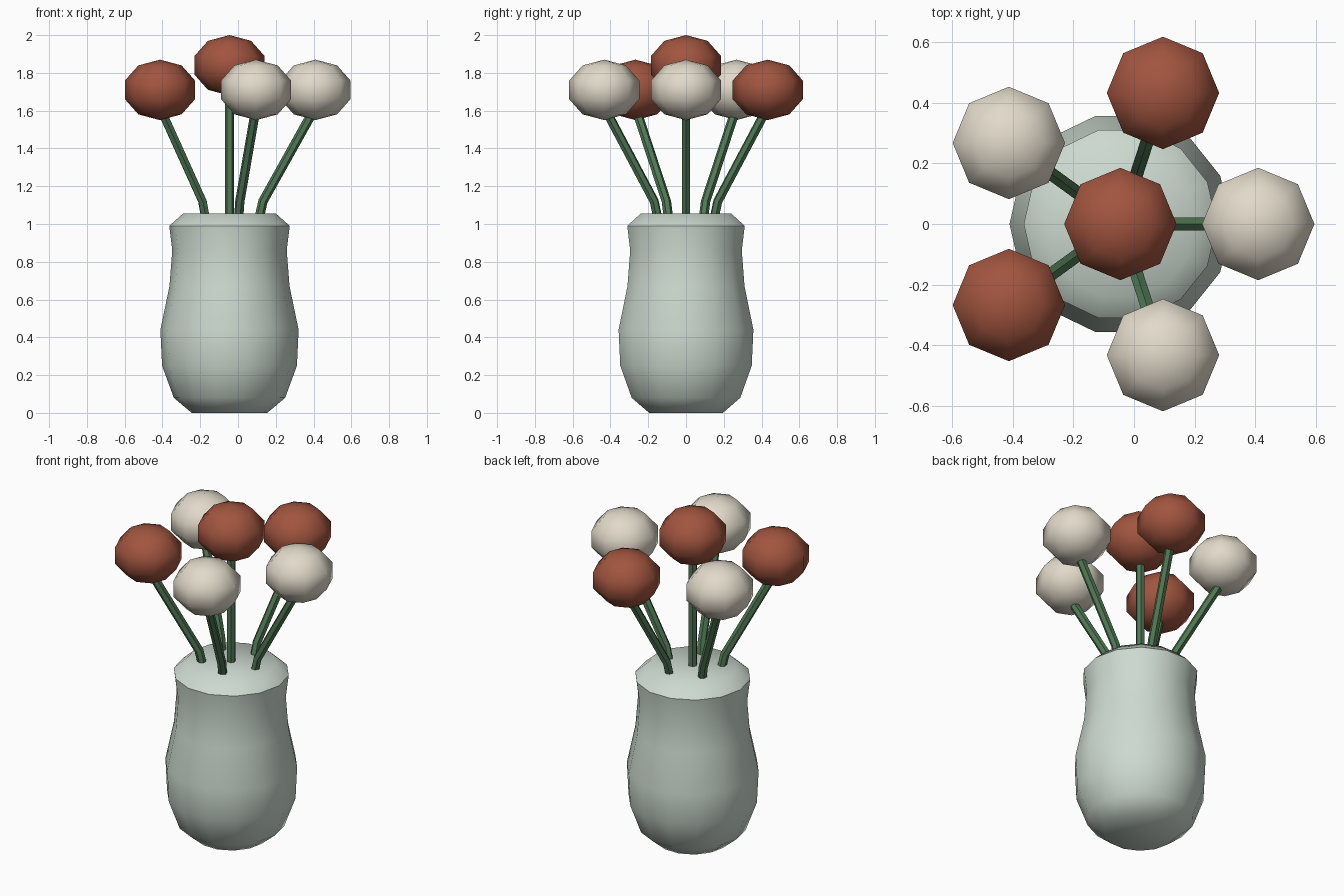
import bpy, bmesh, math
from mathutils import Vector, Matrix

if "Cube" in bpy.data.objects:
    bpy.data.objects.remove(bpy.data.objects["Cube"])

CX = -0.045  # axis of the vase


def material(name, rgb):
    m = bpy.data.materials.new(name)
    m.diffuse_color = (*rgb, 1)
    m.use_nodes = True
    m.node_tree.nodes["Principled BSDF"].inputs["Base Color"].default_value = m.diffuse_color
    return m


GLAZE = material("glaze", (0.61, 0.70, 0.63))
GREEN = material("stem_green", (0.08, 0.19, 0.09))
RUST = material("rust", (0.36, 0.09, 0.05))
CREAM = material("cream", (0.76, 0.70, 0.59))


def finish(bm, name, mat, angle):
    bmesh.ops.recalc_face_normals(bm, faces=bm.faces)
    me = bpy.data.meshes.new(name)
    bm.to_mesh(me)
    bm.free()
    me.materials.append(mat)
    ob = bpy.data.objects.new(name, me)
    bpy.context.collection.objects.link(ob)
    bpy.ops.object.select_all(action='DESELECT')
    ob.select_set(True)
    bpy.context.view_layer.objects.active = ob
    bpy.ops.object.shade_smooth_by_angle(angle=math.radians(angle))
    return ob


def skin(rings):
    """Closed solid through a list of equal-length point rings."""
    bm = bmesh.new()
    vs = [[bm.verts.new(p) for p in r] for r in rings]
    n = len(vs[0])
    for a, b in zip(vs, vs[1:]):
        for i in range(n):
            j = (i + 1) % n
            bm.faces.new((a[i], a[j], b[j], b[i]))
    bm.faces.new(vs[0])
    bm.faces.new(vs[-1])
    return bm


# vase: 14-sided turned body with a sloped, closed top
profile = [(0.20, 0), (0.295, 0.08), (0.357, 0.25), (0.366, 0.44),
           (0.318, 0.67), (0.303, 0.86), (0.319, 0.99), (0.246, 1.055)]
rings = [[(CX + r * math.cos(math.tau * i / 14), r * math.sin(math.tau * i / 14), z)
          for i in range(14)] for r, z in profile]
finish(skin(rings), "vase", GLAZE, 45)


def stem(name, path, side, radius=0.025, sides=6):
    """Six-sided tube along a path lying in the plane normal to side."""
    rings = []
    for k, p in enumerate(path):
        t = Vector((0, 0, 0))
        if k:
            t += (p - path[k - 1]).normalized()
        if k < len(path) - 1:
            t += (path[k + 1] - p).normalized()
        up = side.cross(t.normalized())
        rings.append([p + radius * (up * math.cos(math.tau * i / sides)
                                    + side * math.sin(math.tau * i / sides))
                      for i in range(sides)])
    finish(skin(rings), name, GREEN, 30)


def bloom(name, centre, mat):
    bm = bmesh.new()
    bmesh.ops.create_uvsphere(bm, u_segments=8, v_segments=5, radius=1)
    bmesh.ops.transform(bm, verts=bm.verts, matrix=Matrix.Translation(centre)
                        @ Matrix.Diagonal((0.195, 0.195, 0.16, 1)))
    finish(bm, name, mat, 80)


# middle flower
stem("stem_middle", [Vector((CX, 0, 0.6)), Vector((CX, 0, 1.75))], Vector((0, 1, 0)))
bloom("bloom_middle", Vector((CX, 0, 1.84)), RUST)

# ring of five leaning flowers, alternating colours
for i in range(5):
    a = math.tau * i / 5
    out = Vector((math.cos(a), math.sin(a), 0))
    side = Vector((-math.sin(a), math.cos(a), 0))

    def at(r, z):
        return Vector((CX, 0, z)) + out * r

    stem(f"stem_{i + 1}", [at(0.06, 0.6), at(0.177, 1.12), at(0.445, 1.60)], side)
    bloom(f"bloom_{i + 1}", at(0.455, 1.71), RUST if i % 2 else CREAM)
